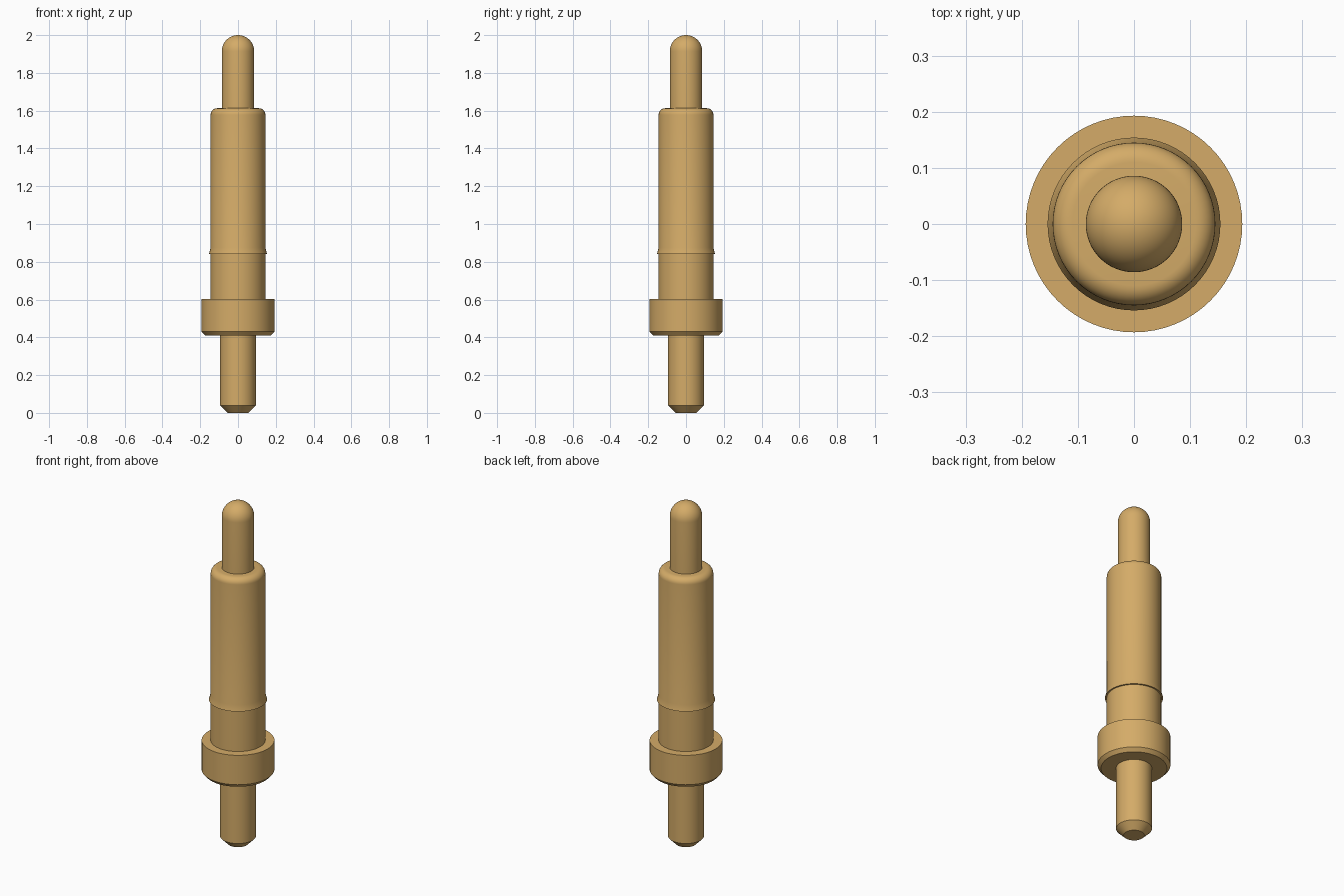
import bpy
import bmesh
from math import sin, cos, pi, radians

cube = bpy.data.objects.get("Cube")
if cube:
    bpy.data.objects.remove(cube, do_unlink=True)

SEGMENTS = 64

brass = bpy.data.materials.new("brass")
brass.use_nodes = True
brass.diffuse_color = (0.66, 0.41, 0.138, 1)
brass.node_tree.nodes["Principled BSDF"].inputs["Base Color"].default_value = brass.diffuse_color


def arc(radius, height, size, steps):
    """Quarter round from vertical wall to flat top, centred at (radius, height)."""
    return [(radius + size * cos(i * pi / 2 / steps), height + size * sin(i * pi / 2 / steps))
            for i in range(steps + 1)]


def lathe(name, profile):
    """Revolve (radius, z) points, from bottom axis to top axis, around z."""
    bm = bmesh.new()
    verts = [bm.verts.new((r, 0, z)) for r, z in profile]
    edges = [bm.edges.new(pair) for pair in zip(verts, verts[1:])]
    bmesh.ops.spin(bm, geom=verts + edges, cent=(0, 0, 0), axis=(0, 0, 1),
                   angle=2 * pi, steps=SEGMENTS, use_merge=True)
    bmesh.ops.remove_doubles(bm, verts=bm.verts, dist=0.00005)
    bmesh.ops.recalc_face_normals(bm, faces=bm.faces)
    mesh = bpy.data.meshes.new(name)
    bm.to_mesh(mesh)
    bm.free()
    mesh.materials.append(brass)
    obj = bpy.data.objects.new(name, mesh)
    bpy.context.collection.objects.link(obj)
    bpy.ops.object.select_all(action='DESELECT')
    obj.select_set(True)
    bpy.context.view_layer.objects.active = obj
    bpy.ops.object.shade_smooth_by_angle(angle=radians(30))
    return obj


# Solder tail with chamfered tip
lathe("tail_pin", [(0, 0), (0.055, 0), (0.095, 0.04), (0.095, 0.43), (0, 0.43)])

# Flange with chamfered lower rim
lathe("flange", [(0, 0.41), (0.175, 0.41), (0.193, 0.43), (0.193, 0.602), (0, 0.602)])

# Barrel with a press-fit barb and a rounded shoulder
lathe("barrel", [(0, 0.59), (0.145, 0.59), (0.145, 0.84), (0.154, 0.84), (0.145, 0.875)]
      + arc(0.11, 1.578, 0.035, 8) + [(0, 1.613)])

# Spring plunger with hemispherical tip
lathe("plunger", [(0, 1.59), (0.086, 1.59)] + arc(0, 1.914, 0.086, 14))
